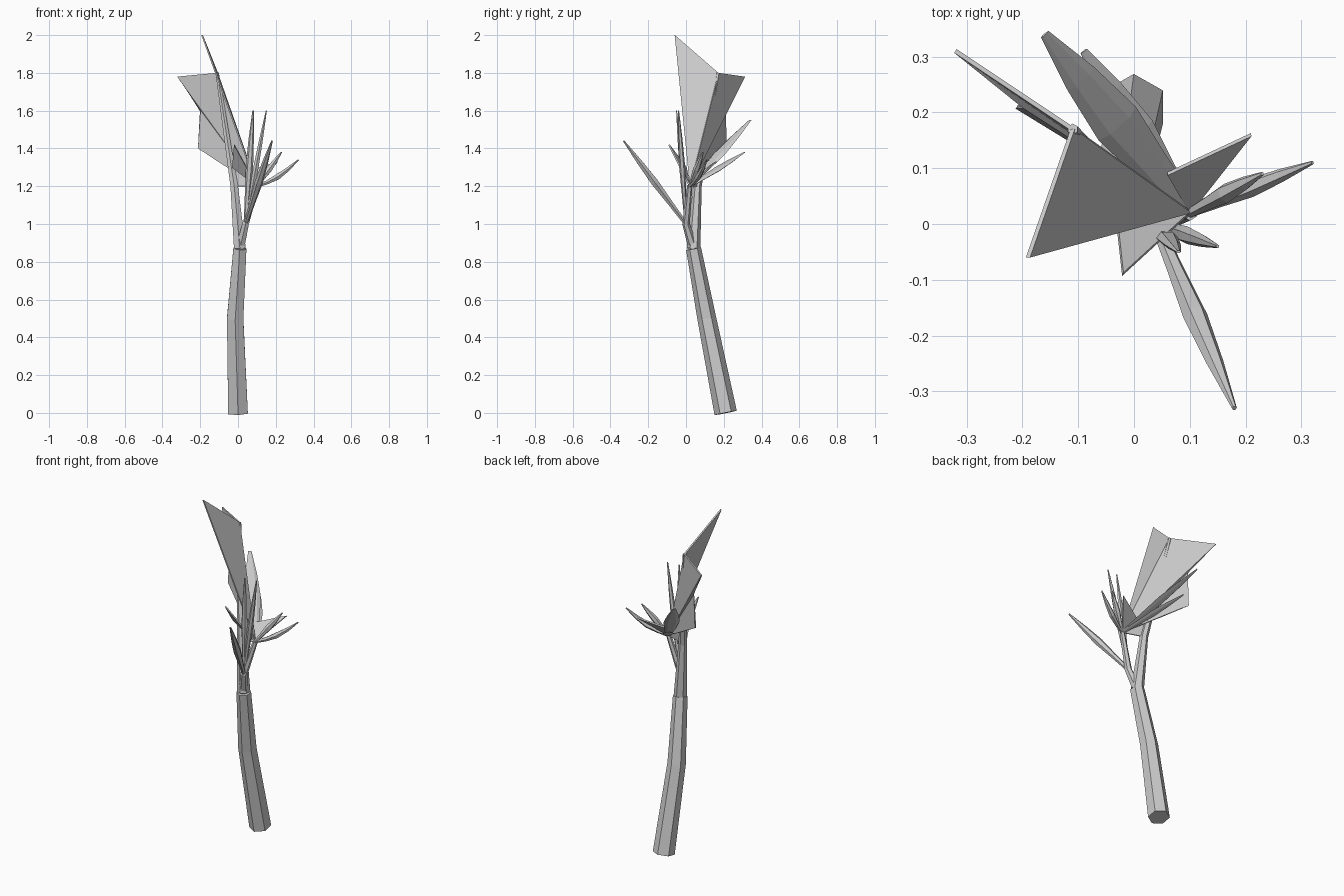
import bpy
import bmesh
import math
from mathutils import Vector

default_cube = bpy.data.objects.get("Cube")
if default_cube:
    bpy.data.objects.remove(default_cube, do_unlink=True)

shade = 0.6
grey = bpy.data.materials.new("bark grey")
grey.use_nodes = True
grey.diffuse_color = (shade, shade, shade, 1)
shader = grey.node_tree.nodes["Principled BSDF"]
shader.inputs["Base Color"].default_value = grey.diffuse_color

ACROSS = Vector((1, 0, 0))
DEEP = Vector((0, 1, 0))
UP = Vector((0, 0, 1))


def finish(name, bm):
    """Turn a bmesh into a grey object with outward normals."""
    bmesh.ops.recalc_face_normals(bm, faces=bm.faces)
    mesh = bpy.data.meshes.new(name)
    bm.to_mesh(mesh)
    bm.free()
    mesh.materials.append(grey)
    obj = bpy.data.objects.new(name, mesh)
    bpy.context.collection.objects.link(obj)
    return obj


def limb(name, path, radii, side=DEEP, flat=1, sides=6):
    """Faceted limb along a path, widest in the side direction."""
    bm = bmesh.new()
    last = len(path) - 1
    rings = []
    for i, (centre, radius) in enumerate(zip(path, radii)):
        along = (path[min(i + 1, last)] - path[max(i - 1, 0)]).normalized()
        wide = (side - along * side.dot(along)).normalized()
        thin = along.cross(wide) * flat
        ring = []
        for k in range(sides):
            angle = math.tau * k / sides
            offset = wide * math.cos(angle) + thin * math.sin(angle)
            ring.append(bm.verts.new(centre + offset * radius))
        rings.append(ring)
    for lower, upper in zip(rings, rings[1:]):
        for k in range(sides):
            bm.faces.new((lower[k - 1], lower[k], upper[k], upper[k - 1]))
    bm.faces.new(rings[0])
    bm.faces.new(rings[-1])
    return finish(name, bm)


def tapered(name, path, thick, thin):
    """Limb whose radius shrinks evenly from one end to the other."""
    step = (thin - thick) / (len(path) - 1)
    radii = [thick + step * i for i in range(len(path))]
    return limb(name, path, radii)


def twig(name, base, tip, width, side=DEEP, flat=1, sag=0):
    """Spear shape: narrow foot, swollen middle, pointed tip."""
    count = 4
    path, radii = [], []
    for i in range(count + 1):
        t = i / count
        swell = math.sin(math.pi * t)
        path.append(base.lerp(tip, t) - UP * sag * swell)
        radii.append(width * max(swell, (1 - t) / 2, 0.2))
    return limb(name, path, radii, side, flat)


def sheet(name, points, thickness=0.008):
    """Thin torn sheet fanned out from its first point."""
    bm = bmesh.new()
    first, *rim = [bm.verts.new(point) for point in points]
    for a, b in zip(rim, rim[1:]):
        bm.faces.new((first, a, b))
    solid = finish(name, bm).modifiers.new("thickness", 'SOLIDIFY')
    solid.thickness = thickness
    solid.offset = 0


# Joints shared by several parts
foot = Vector((0, 0.21, 0))
knee = Vector((-0.015, 0.11, 0.5))
crotch = Vector((0.01, 0.04, 0.87))
elbow = Vector((-0.02, 0.06, 1.2))
main_tip = Vector((-0.11, 0.17, 1.8))
fork = Vector((0.04, 0, 1))
root = Vector((0.1, 0.02, 1.2))

# Trunk and its two forks
tapered("trunk", [foot, knee, crotch], 0.06, 0.04)
tapered("main_fork", [crotch, elbow, main_tip], 0.036, 0.01)
tapered("front_fork", [crotch, fork, root], 0.026, 0.014)

# Slender twigs
twig("front_twig", fork, Vector((0.18, -0.33, 1.44)), 0.022, ACROSS)
twig("long_left_twig", root, Vector((0.32, 0.11, 1.34)), 0.017, sag=0.02)
twig("short_left_twig", root, Vector((0.23, 0.09, 1.38)), 0.018)
twig("tall_left_twig", fork, Vector((0.15, -0.04, 1.6)), 0.016)
twig("tall_middle_twig", fork, Vector((0.08, -0.05, 1.6)), 0.02, ACROSS, 0.6)

# Flattened leaf blades
lean = DEEP + ACROSS
twig("back_blade", root, Vector((-0.16, 0.34, 1.55)), 0.045, lean, 0.25)
twig("low_back_blade", root, Vector((-0.09, 0.31, 1.38)), 0.035, lean, 0.3)
sheet("left_blade", [root, Vector((0.21, 0.16, 1.33)), Vector((0.06, 0.09, 1.28))])
sheet("front_blade", [Vector((-0.02, -0.09, 1.42)), Vector((-0.03, 0, 1.3)), root])

# Large torn sheets sharing one root
peak = Vector((-0.19, -0.06, 2))
corner = Vector((-0.32, 0.31, 1.78))
notch = Vector((-0.2, 0.21, 1.6))
barb = Vector((-0.21, 0.21, 1.4))
sheet("tall_sheet", [root, peak, main_tip])
sheet("back_sheet", [root, main_tip, corner, notch, barb, barb.lerp(root, 0.4)])
sheet("root_web", [root, elbow, elbow.lerp(main_tip, 0.25)])
